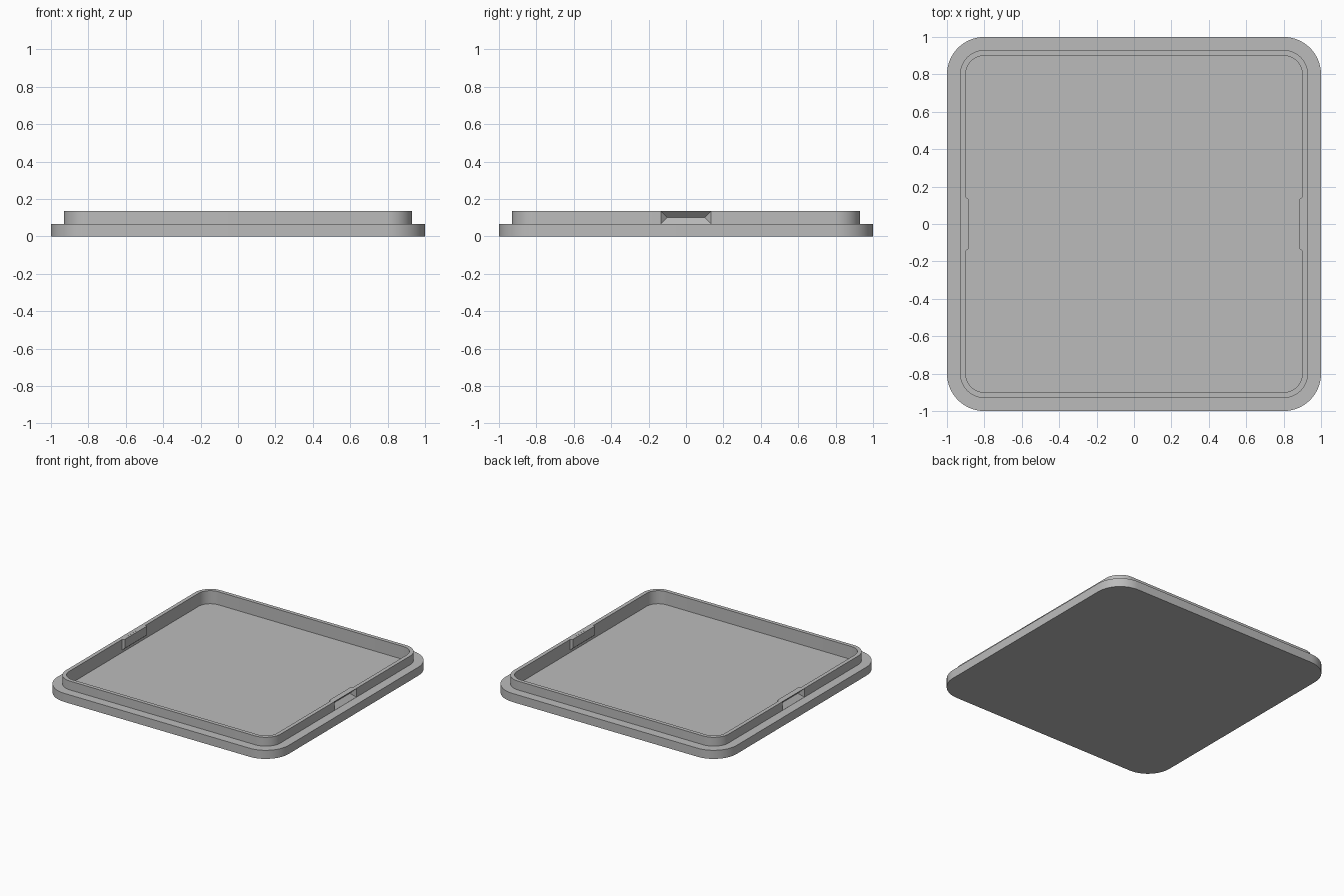
import bpy
import bmesh
from math import cos, sin, pi

cube = bpy.data.objects.get("Cube")
if cube:
    bpy.data.objects.remove(cube, do_unlink=True)

grey = bpy.data.materials.new("light_grey")
grey.use_nodes = True
colour = (0.5, 0.5, 0.5, 1)
grey.diffuse_color = colour
grey.node_tree.nodes["Principled BSDF"].inputs["Base Color"].default_value = colour

BASE_TOP, RIM_TOP, FLOOR = 0.067, 0.136, 0.034
OUTER, RIM_OUT, RIM_IN = (1, 0.2), (0.93, 0.13), (0.9, 0.1)
STEPS = 14


def make_object(name, bm):
    bmesh.ops.recalc_face_normals(bm, faces=bm.faces)
    mesh = bpy.data.meshes.new(name)
    bm.to_mesh(mesh)
    bm.free()
    obj = bpy.data.objects.new(name, mesh)
    mesh.materials.append(grey)
    bpy.context.collection.objects.link(obj)
    return obj


def rounded_square(bm, size, z):
    half, radius = size
    ring = []
    for corner in range(4):
        mid = pi / 4 + corner * pi / 2
        cx = (half - radius) * (1 if cos(mid) > 0 else -1)
        cy = (half - radius) * (1 if sin(mid) > 0 else -1)
        for i in range(STEPS + 1):
            a = corner * pi / 2 + i * pi / 2 / STEPS
            ring.append(bm.verts.new((cx + radius * cos(a), cy + radius * sin(a), z)))
    return ring


def hull(name, sections, side):
    """Convex block from (x, half width, low z, high z) sections."""
    bm = bmesh.new()
    for x, w, low, high in sections:
        for y in (-w, w):
            for z in {low, high}:
                bm.verts.new((side * x, y, z))
    bmesh.ops.convex_hull(bm, input=bm.verts)
    return make_object(name, bm)


def combine(target, tool, operation):
    mod = target.modifiers.new(operation, "BOOLEAN")
    mod.operation = operation
    mod.solver = "EXACT"
    mod.object = tool
    bpy.context.view_layer.objects.active = target
    bpy.ops.object.modifier_apply(modifier=mod.name)
    bpy.data.objects.remove(tool, do_unlink=True)


# Lid: stacked outlines from the underside, over the rim, down to the floor
bm = bmesh.new()
levels = [(OUTER, 0), (OUTER, BASE_TOP), (RIM_OUT, BASE_TOP),
          (RIM_OUT, RIM_TOP), (RIM_IN, RIM_TOP), (RIM_IN, FLOOR)]
rings = [rounded_square(bm, size, z) for size, z in levels]
for lower, upper in zip(rings, rings[1:]):
    for i in range(len(lower)):
        j = (i + 1) % len(lower)
        bm.faces.new((lower[i], lower[j], upper[j], upper[i]))
bm.faces.new(rings[0])
bm.faces.new(rings[-1])
lid = make_object("lid", bm)

# Finger grooves in the rim's outer sides, backed by bumps on the inside
for side in (-1, 1):
    top = RIM_TOP - 0.0003
    bump = hull("bump", [(0.915, 0.145, 0.053, top), (0.9, 0.145, 0.053, top),
                         (0.885, 0.132, 0.066, top)], side)
    combine(lid, bump, "UNION")
    low, high = BASE_TOP + 0.0006, RIM_TOP - 0.001
    groove = hull("groove", [(0.95, 0.134, low, high), (0.93, 0.134, low, high),
                             (0.897, 0.1, 0.1015, 0.1015)], side)
    combine(lid, groove, "DIFFERENCE")

# Smooth corners with crisp edges
bpy.ops.object.select_all(action="DESELECT")
lid.select_set(True)
bpy.context.view_layer.objects.active = lid
bpy.ops.object.shade_smooth_by_angle(angle=pi / 6)
